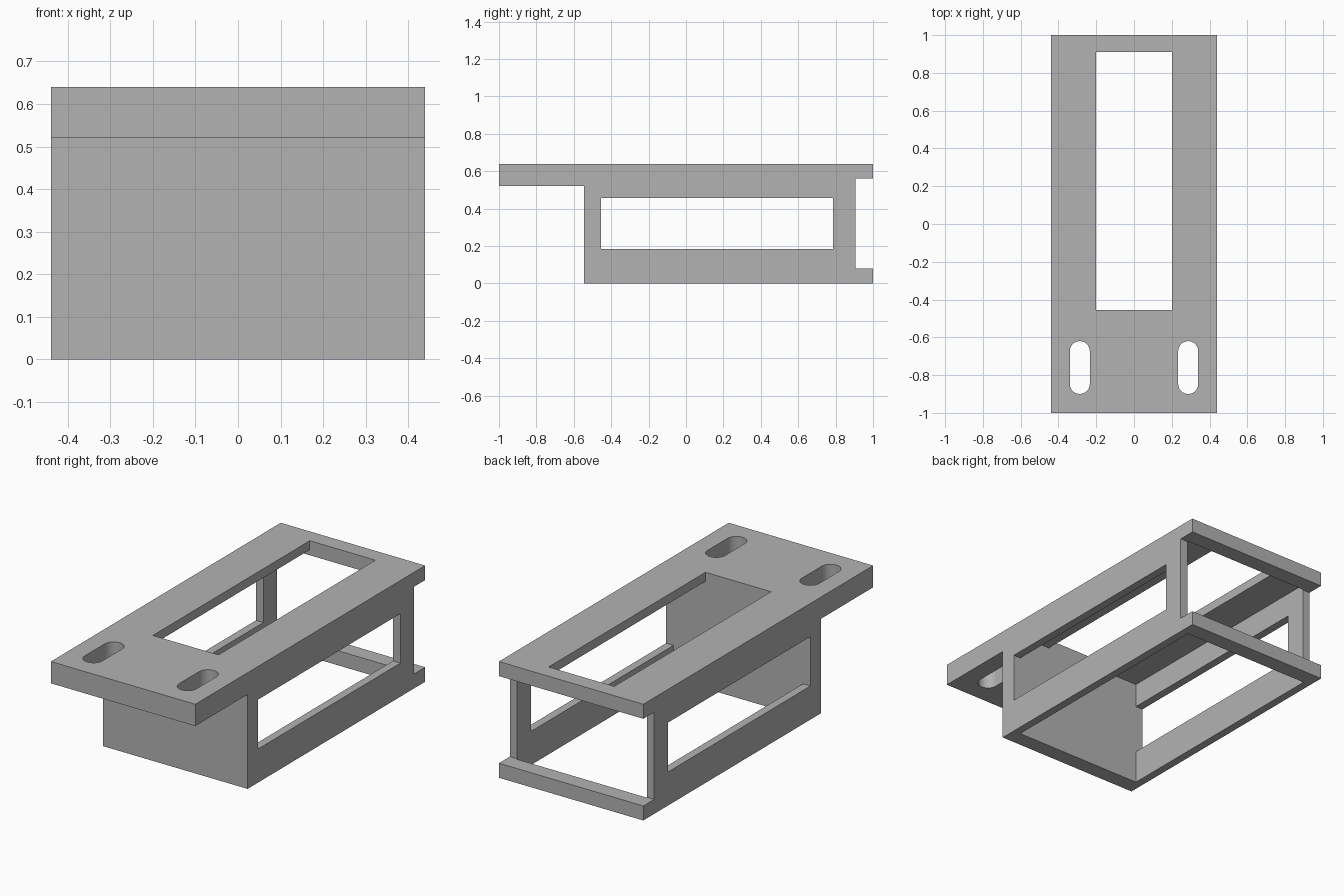
import bpy
import bmesh
from math import cos, sin, pi
from mathutils import Vector

if "Cube" in bpy.data.objects:
    bpy.data.objects.remove(bpy.data.objects["Cube"], do_unlink=True)

grey = bpy.data.materials.new("plain grey")
grey.use_nodes = True
colour = (0.45, 0.45, 0.45, 1)
grey.diffuse_color = colour
grey.node_tree.nodes["Principled BSDF"].inputs["Base Color"].default_value = colour

HALF_WIDTH = 0.44
HEIGHT = 0.64
WALL = 0.045           # side wall thickness
INNER_FRONT = -0.455   # inside of the front wall
INNER_BACK = 0.91      # inside of the back rails


def prism(name, points, extrusion):
    """Extrude a closed planar outline into a solid object."""
    bm = bmesh.new()
    face = bm.faces.new([bm.verts.new(p) for p in points])
    new = bmesh.ops.extrude_face_region(bm, geom=[face])["geom"]
    bmesh.ops.translate(bm, vec=extrusion,
                        verts=[v for v in new if isinstance(v, bmesh.types.BMVert)])
    bmesh.ops.recalc_face_normals(bm, faces=bm.faces)
    mesh = bpy.data.meshes.new(name)
    bm.to_mesh(mesh)
    bm.free()
    mesh.materials.append(grey)
    obj = bpy.data.objects.new(name, mesh)
    bpy.context.collection.objects.link(obj)
    return obj


def box(name, x, y, z):
    outline = [(x[0], y[0], z[0]), (x[1], y[0], z[0]),
               (x[1], y[1], z[0]), (x[0], y[1], z[0])]
    return prism(name, outline, Vector((0, 0, z[1] - z[0])))


def slot(name, x, y, radius, half_length, steps=12):
    """Tall round-ended cutter."""
    outline = []
    for end in (0, 1):
        centre = y + (half_length - radius) * (1 - 2 * end)
        for i in range(steps + 1):
            a = pi * (end + i / steps)
            outline.append((x + radius * cos(a), centre + radius * sin(a), 0.4))
    return prism(name, outline, Vector((0, 0, 0.4)))


def cut(target, cutter):
    mod = target.modifiers.new("cut", "BOOLEAN")
    mod.operation = "DIFFERENCE"
    mod.solver = "EXACT"
    mod.object = cutter
    bpy.context.view_layer.objects.active = target
    bpy.ops.object.modifier_apply(modifier=mod.name)
    bpy.data.objects.remove(cutter, do_unlink=True)


# Side profile: overhanging front flange, body, and notched back
profile = [(-0.545, 0), (1, 0), (1, 0.08), (0.905, 0.08), (0.905, 0.56),
           (1, 0.56), (1, HEIGHT), (-1, HEIGHT), (-1, 0.52), (-0.545, 0.52)]
bracket = prism("bracket_housing", [(-HALF_WIDTH, y, z) for y, z in profile],
                Vector((2 * HALF_WIDTH, 0, 0)))

# Hollow interior, open at the bottom
inner = HALF_WIDTH - WALL
cut(bracket, box("cavity_cutter", (-inner, inner), (INNER_FRONT, INNER_BACK), (-0.1, 0.59)))

# Opening in the top plate
cut(bracket, box("top_cutter", (-0.2, 0.2), (INNER_FRONT, INNER_BACK), (0.5, 0.8)))

# Windows through both side walls
cut(bracket, box("window_cutter", (-0.6, 0.6), (INNER_FRONT, 0.785), (0.185, 0.457)))

# Mounting slots in the front flange
for side in (-1, 1):
    cut(bracket, slot("slot_cutter", side * 0.287, -0.76, 0.053, 0.14))
